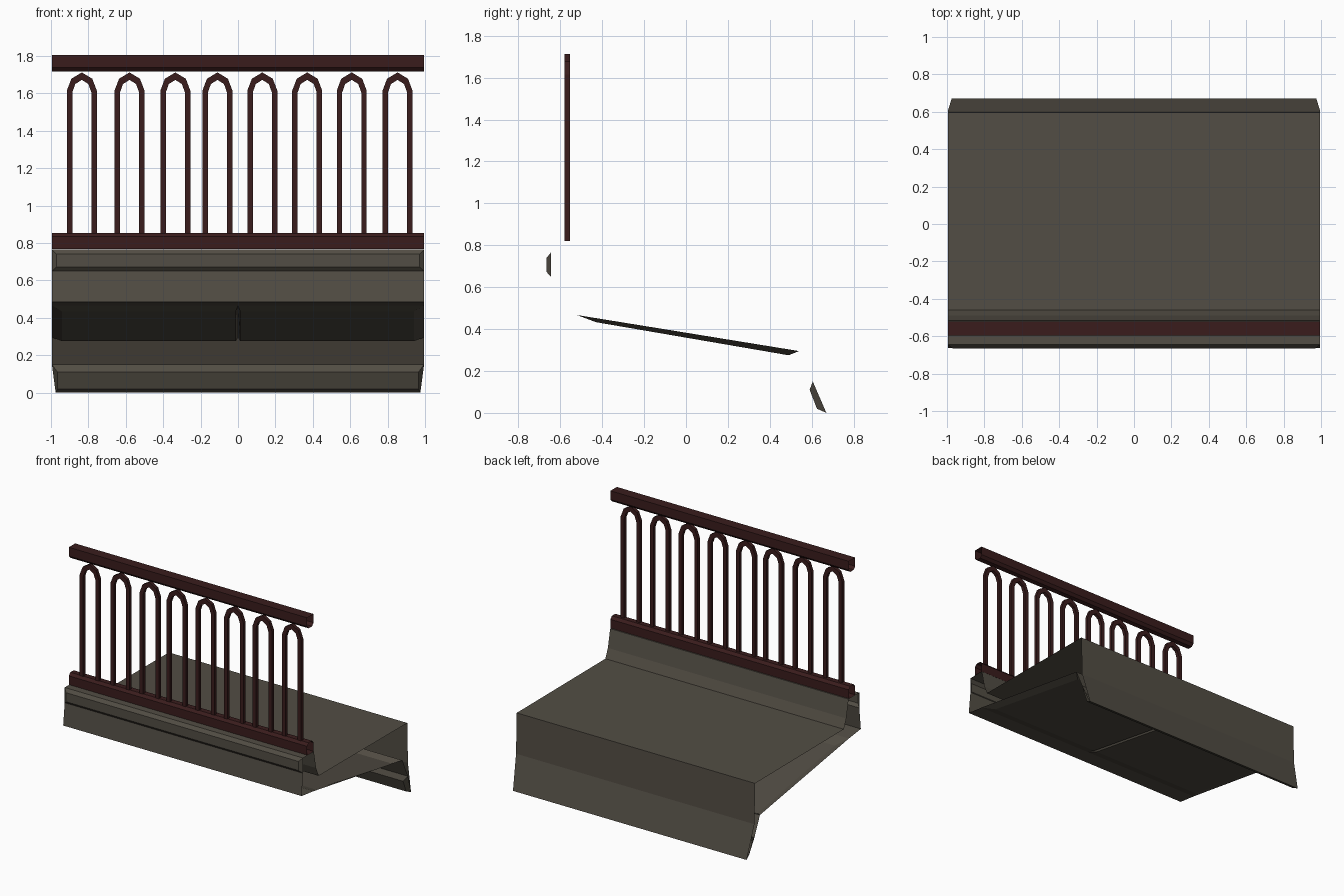
import bpy, bmesh

if "Cube" in bpy.data.objects:
    bpy.data.objects.remove(bpy.data.objects["Cube"])


def material(name, color):
    m = bpy.data.materials.new(name)
    m.diffuse_color = (*color, 1)
    m.use_nodes = True
    m.node_tree.nodes["Principled BSDF"].inputs["Base Color"].default_value = m.diffuse_color
    return m


STONE = material("weathered_stone", (0.085, 0.075, 0.058))
IRON = material("dark_red_iron", (0.042, 0.012, 0.012))


def make_object(name, bm, mat):
    mesh = bpy.data.meshes.new(name)
    bmesh.ops.remove_doubles(bm, verts=bm.verts, dist=0.0005)
    bm.to_mesh(mesh)
    bm.free()
    mesh.materials.append(mat)
    ob = bpy.data.objects.new(name, mesh)
    bpy.context.collection.objects.link(ob)
    return ob


def quad(bm, *pts):
    bm.faces.new([bm.verts.new(p) for p in pts])


def strip_corners(a, b, x0=None, x1=None):
    # corners of one lengthwise strip; a and b are (y, z, half length)
    xa0, xb0 = (-a[2], -b[2]) if x0 is None else (x0, x0)
    xa1, xb1 = (a[2], b[2]) if x1 is None else (x1, x1)
    return [(xa1, *a[:2]), (xa0, *a[:2]), (xb0, *b[:2]), (xb1, *b[:2])]


def panel(bm, outer, inner):
    # raised field with four sloping borders
    quad(bm, *inner)
    for i in range(4):
        j = (i + 1) % 4
        quad(bm, outer[i], outer[j], inner[j], inner[i])


def sweep(bm, profile, skip=()):
    for i, a in enumerate(profile):
        if i not in skip:
            quad(bm, *strip_corners(a, profile[(i + 1) % len(profile)]))


L = 0.995

# Balcony slab: open-ended profile, counter-clockwise in (y, z)
P = [(-0.663, 0.485, L), (-0.52, 0.467, L), (0.54, 0.295, L), (0.605, 0.15, L),
     (0.67, 0.0, 0.975), (0.605, 0.25, L), (0.597, 0.555, L), (-0.46, 0.56, L),
     (-0.49, 0.63, L), (-0.517, 0.765, L), (-0.645, 0.765, L), (-0.645, 0.65, L)]
bm = bmesh.new()
sweep(bm, P, skip=(1, 3, 10))
# front fascia panel
panel(bm, strip_corners(P[10], P[11]),
      strip_corners((-0.665, 0.74, 0.97), (-0.665, 0.672, 0.97)))
# lower rear panel
panel(bm, strip_corners(P[3], P[4]),
      strip_corners((0.59, 0.11, 0.965), (0.625, 0.02, 0.965)))
# two soffit panels
ia, ib = (-0.43, 0.433, 0.94), (0.49, 0.275, 0.94)
panel(bm, strip_corners(P[1], P[2], x0=0), strip_corners(ia, ib, x0=0.012))
panel(bm, strip_corners(P[1], P[2], x1=0), strip_corners(ia, ib, x1=-0.012))
make_object("balcony_slab", bm, STONE)


# Rails: six-sided profile, the lower one flipped
def rail(name, base, flip):
    section = [(-0.578, 0), (-0.538, 0), (-0.52, 0.02), (-0.52, 0.086),
               (-0.596, 0.086), (-0.596, 0.02)]
    if flip:
        section = [(y, 0.086 - z) for y, z in reversed(section)]
    bm = bmesh.new()
    sweep(bm, [(y, base + z, L) for y, z in section])
    make_object(name, bm, IRON)


rail("top_rail", 1.718, False)
rail("bottom_rail", 0.768, True)


# Arched balusters: square bar following a low-poly arch
def mirrored(half):
    return half + [(-x, z) for x, z in reversed(half[:-1])]


OUTER = mirrored([(-0.08, 0.82), (-0.08, 1.615), (-0.056, 1.678), (0, 1.712)])
INNER = mirrored([(-0.051, 0.82), (-0.051, 1.605), (-0.035, 1.65), (0, 1.672)])
Y0, Y1 = -0.58, -0.554


def baluster(name, cx):
    bm = bmesh.new()
    rings = []
    for (xo, zo), (xi, zi) in zip(OUTER, INNER):
        rings.append([(cx + xo, Y0, zo), (cx + xi, Y0, zi),
                      (cx + xi, Y1, zi), (cx + xo, Y1, zo)])
    for r, s in zip(rings, rings[1:]):
        for i in range(4):
            j = (i + 1) % 4
            quad(bm, r[i], r[j], s[j], s[i])
    make_object(name, bm, IRON)


for n, cx in enumerate((-0.835, -0.58, -0.335, -0.11, 0.13, 0.37, 0.608, 0.853)):
    baluster(f"arched_baluster_{n + 1}", cx)
